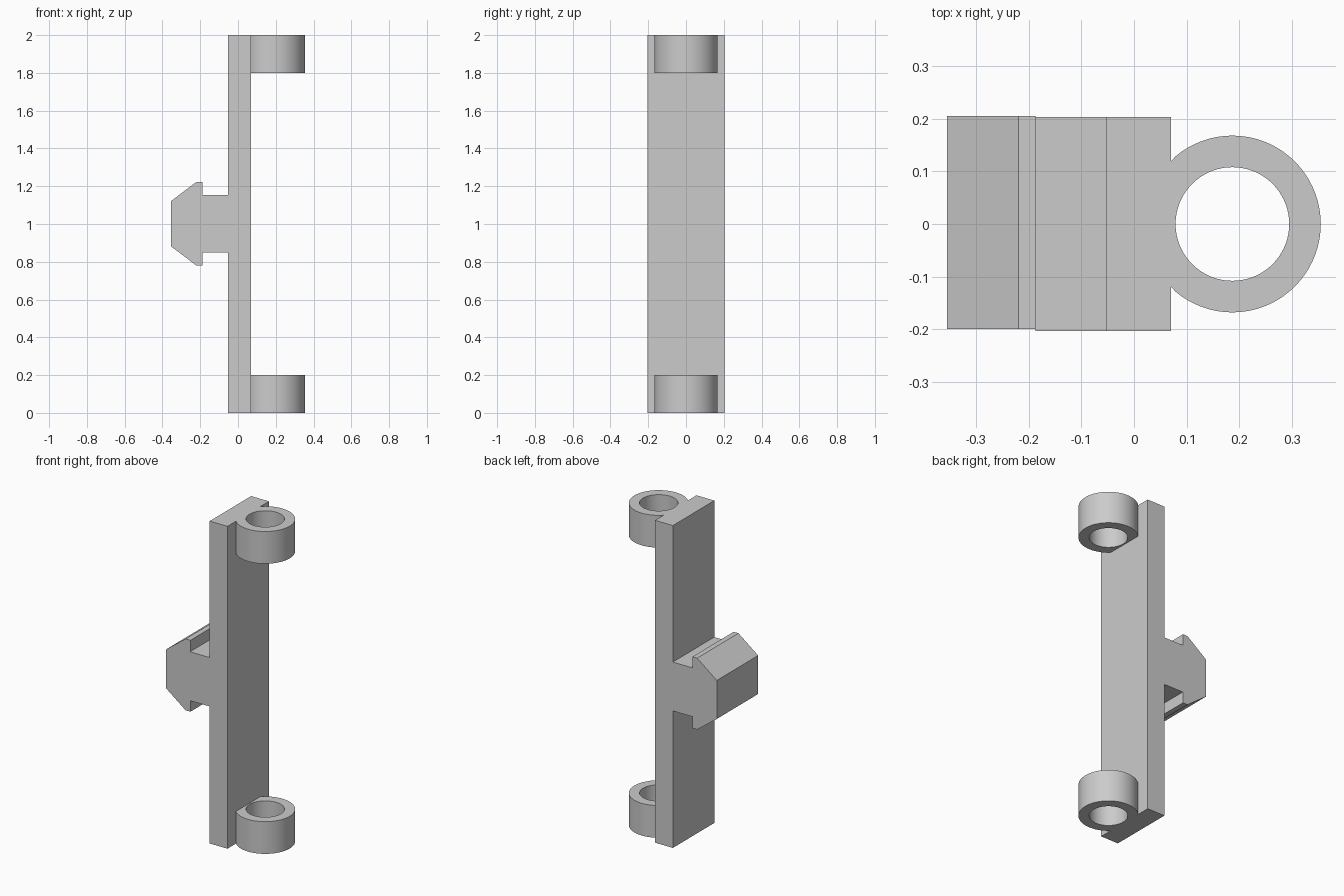
import bpy
import bmesh
from math import cos, sin, tau, radians

cube = bpy.data.objects.get("Cube")
if cube:
    bpy.data.objects.remove(cube, do_unlink=True)

GREY = (0.6, 0.6, 0.6, 1.0)
grey = bpy.data.materials.new("plain grey")
grey.use_nodes = True
grey.diffuse_color = GREY
grey.node_tree.nodes["Principled BSDF"].inputs["Base Color"].default_value = GREY

PLATE_BACK, PLATE_FRONT = -0.052, 0.07
HALF_WIDTH = 0.203
HEIGHT = 2.0


def finish(bm, name):
    bmesh.ops.recalc_face_normals(bm, faces=bm.faces)
    mesh = bpy.data.meshes.new(name)
    bm.to_mesh(mesh)
    bm.free()
    mesh.materials.append(grey)
    obj = bpy.data.objects.new(name, mesh)
    bpy.context.collection.objects.link(obj)
    return obj


def prism(name, outline, y0, y1):
    """Extrude an x-z outline from y0 to y1."""
    bm = bmesh.new()
    face = bm.faces.new([bm.verts.new((x, y0, z)) for x, z in outline])
    result = bmesh.ops.extrude_face_region(bm, geom=[face])
    moved = [v for v in result["geom"] if isinstance(v, bmesh.types.BMVert)]
    bmesh.ops.translate(bm, verts=moved, vec=(0, y1 - y0, 0))
    return finish(bm, name)


def ring(name, z0, z1, cx=0.187, outer=0.168, inner=0.108, steps=72):
    """Eyelet whose outer wall is trimmed flat against the plate."""
    bm = bmesh.new()
    loops = []
    for radius, z in ((outer, z0), (outer, z1), (inner, z1), (inner, z0)):
        angles = [tau * i / steps for i in range(steps)]
        loops.append([bm.verts.new((max(cx + radius * cos(a), PLATE_FRONT),
                                    radius * sin(a), z)) for a in angles])
    for k in range(4):
        a, b = loops[k], loops[(k + 1) % 4]
        for i in range(steps):
            j = (i + 1) % steps
            bm.faces.new((a[i], a[j], b[j], b[i]))
    obj = finish(bm, name)
    bpy.ops.object.select_all(action='DESELECT')
    obj.select_set(True)
    bpy.context.view_layer.objects.active = obj
    bpy.ops.object.shade_smooth_by_angle(angle=radians(30))


# Long back plate
prism("plate", [(PLATE_BACK, 0), (PLATE_FRONT, 0),
                (PLATE_FRONT, HEIGHT), (PLATE_BACK, HEIGHT)],
      -HALF_WIDTH, HALF_WIDTH)

# Eyelets at both ends
ring("lower_ring", 0.0, 0.2)
ring("upper_ring", HEIGHT - 0.2, HEIGHT)

# Stem and hooked head of the clip
STEM_END = -0.187
prism("clip_stem", [(STEM_END, 0.85), (PLATE_BACK, 0.85),
                    (PLATE_BACK, 1.153), (STEM_END, 1.153)],
      -HALF_WIDTH, HALF_WIDTH)
prism("clip_head", [(-0.355, 0.882), (-0.22, 0.78), (STEM_END, 0.78),
                    (STEM_END, 1.223), (-0.22, 1.223), (-0.355, 1.121)],
      -0.2, 0.205)
